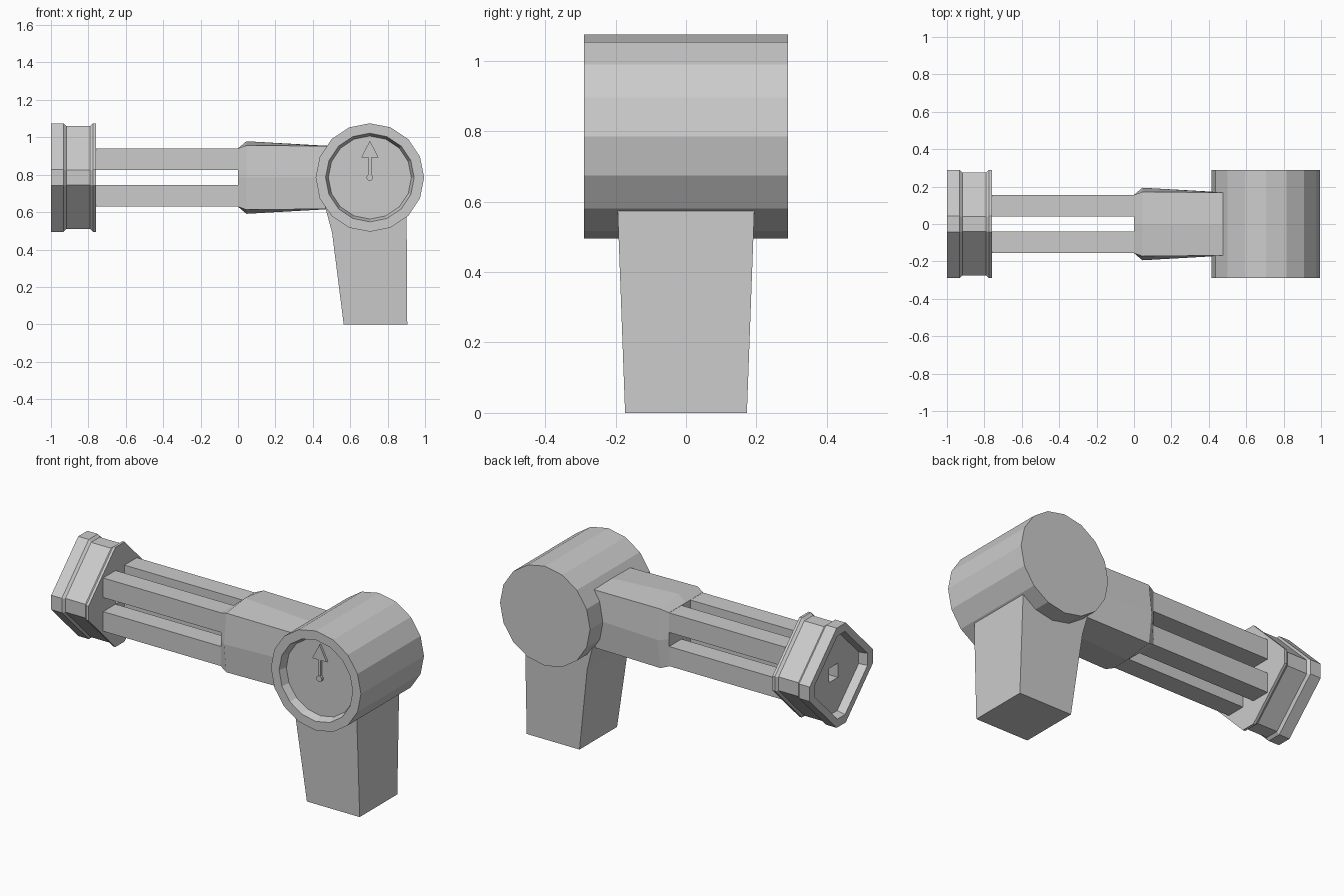
import bpy, bmesh, math

if "Cube" in bpy.data.objects:
    bpy.data.objects.remove(bpy.data.objects["Cube"])

ZC = 0.785      # height of the arm and drum axis
DX = 0.705      # drum position along x


def loft(name, rings, cap=True):
    """Bridge successive point rings; close both ends."""
    bm = bmesh.new()
    rows = [[bm.verts.new(p) for p in r] for r in rings]
    n = len(rows[0])
    for a, b in zip(rows, rows[1:]):
        for i in range(n):
            j = (i + 1) % n
            bm.faces.new((a[i], a[j], b[j], b[i]))
    if cap:
        bm.faces.new(rows[0])
        bm.faces.new(rows[-1])
    bmesh.ops.recalc_face_normals(bm, faces=bm.faces[:])
    me = bpy.data.meshes.new(name)
    bm.to_mesh(me)
    bm.free()
    ob = bpy.data.objects.new(name, me)
    bpy.context.collection.objects.link(ob)
    return ob


def circle(r, y, x=DX, z=ZC, n=16):
    return [(x + r * math.cos(2 * math.pi * i / n), y,
             z + r * math.sin(2 * math.pi * i / n)) for i in range(n)]


def box(name, x0, x1, y0, y1, z0, z1):
    return loft(name, [[(x, y0, z0), (x, y1, z0), (x, y1, z1), (x, y0, z1)]
                       for x in (x0, x1)])


# drum with a shallow dial recess in the front
loft("drum", [circle(r, y) for r, y in
              ((0.29, 0.29), (0.29, -0.29), (0.237, -0.29), (0.222, -0.245))])

# pointer on the dial: pivot, stem and arrow head
loft("pointer_pivot", [circle(0.018, y, n=10) for y in (-0.24, -0.262)])
box("pointer_stem", DX - 0.008, DX + 0.008, -0.258, -0.24, ZC, 0.9)
loft("pointer_head", [[(DX - 0.046, y, 0.893), (DX + 0.046, y, 0.893), (DX, y, 0.982)]
                      for y in (-0.258, -0.24)])

# tapered grip under the drum
loft("grip", [[(x0, -w, z), (x1, -w, z), (x1, w, z), (x0, w, z)]
              for z, x0, x1, w in ((0, 0.565, 0.905, 0.173),
                                   (0.49, 0.503, 0.902, 0.191),
                                   (0.63, 0.465, 0.9, 0.196))])


# neck block, slightly swollen near its free end
def neck_ring(x, c, m):
    return [(x, y, ZC + z) for y, z in ((c, c), (0, m), (-c, c), (-m, 0),
                                        (-c, -c), (0, -m), (c, -c), (m, 0))]


loft("neck", [neck_ring(0, 0.156, 0.156), neck_ring(0.045, 0.172, 0.194),
              neck_ring(0.47, 0.168, 0.17), neck_ring(0.6, 0.166, 0.168)])

# four parallel bars
for sy in (-1, 1):
    for sz in (-1, 1):
        y, z = sy * 0.098, ZC + sz * 0.098
        box("bar", -0.79, 0.01, y - 0.057, y + 0.057, z - 0.057, z + 0.057)


# end collar: diamond section with blunt corners
def collar_ring(x, r):
    t = 0.042 * r / 0.29
    return [(x, y, ZC + z) for y, z in ((r, -t), (r, t), (t, r), (-t, r),
                                        (-r, t), (-r, -t), (-t, -r), (t, -r))]


collar = loft("collar", [collar_ring(x, r) for x, r in (
    (-0.76, 0.29), (-0.775, 0.29), (-0.79, 0.276), (-0.918, 0.276),
    (-0.932, 0.29), (-1.0, 0.29), (-1.0, 0.242), (-0.95, 0.232))])

# square through hole in the collar
cutter = box("hole_cutter", -1.1, -0.7, -0.041, 0.041, ZC - 0.041, ZC + 0.041)
cutter.hide_render = True
cutter.hide_viewport = True
cut = collar.modifiers.new("hole", 'BOOLEAN')
cut.operation = 'DIFFERENCE'
cut.solver = 'EXACT'
cut.object = cutter
